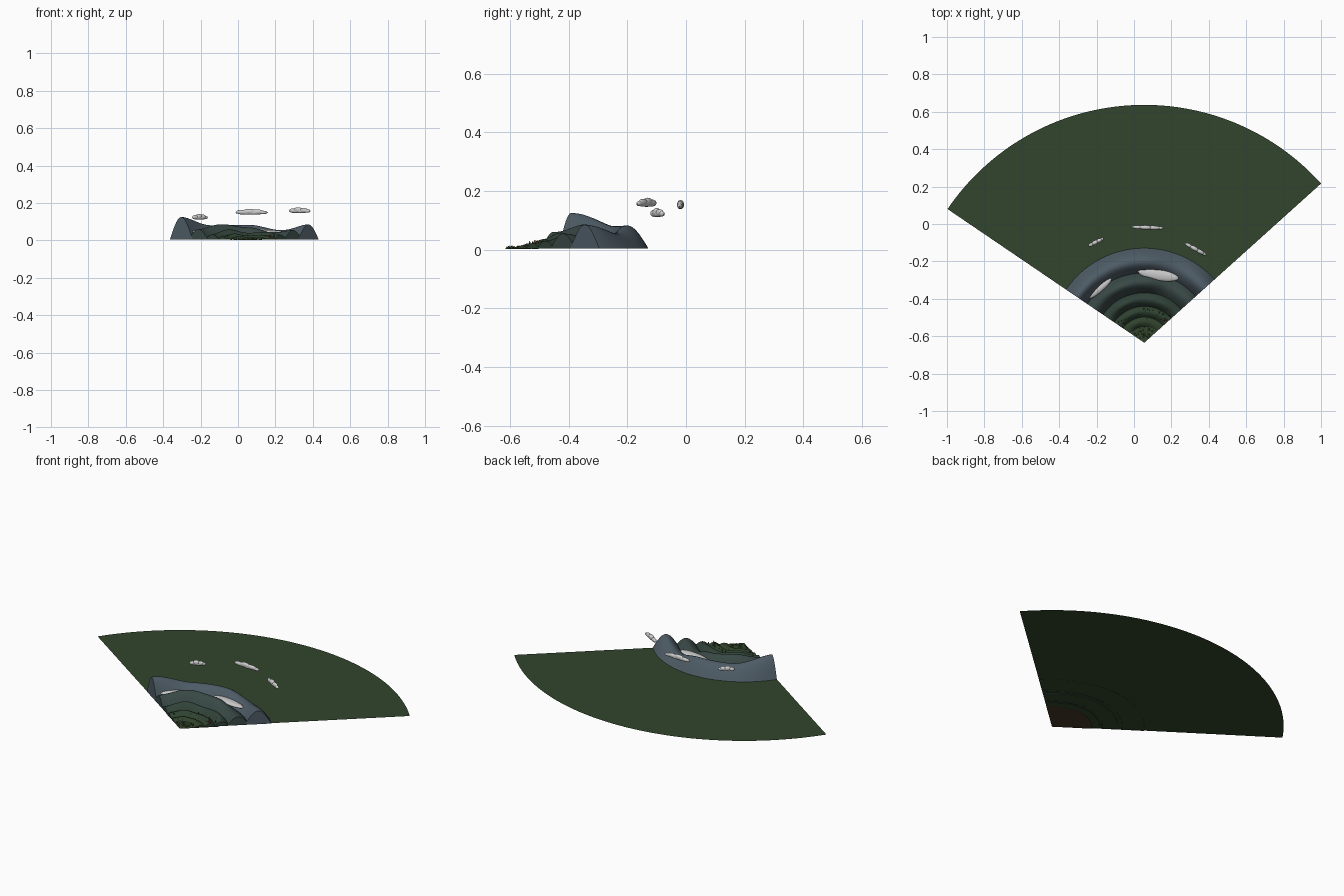
import bpy, bmesh, math, random
from mathutils import Matrix, Vector

if "Cube" in bpy.data.objects:
    bpy.data.objects.remove(bpy.data.objects["Cube"])

random.seed(4)
AX, AY = 0.055, -0.635          # apex of the fan-shaped scene
A0, A1 = 42.0, 145.8            # angular limits in degrees
GZ = 0.006


def mat(name, rgb):
    m = bpy.data.materials.new(name)
    m.diffuse_color = (*rgb, 1)
    m.use_nodes = True
    m.node_tree.nodes["Principled BSDF"].inputs["Base Color"].default_value = m.diffuse_color
    return m


GREEN = mat("meadow", (0.032, 0.06, 0.025))
BROWN = mat("soil", (0.06, 0.045, 0.022))
LEAF = mat("leaf", (0.03, 0.07, 0.02))
RUST = mat("autumn", (0.16, 0.06, 0.025))
CLOUD = mat("cloud", (0.6, 0.6, 0.62))


def polar(r, a, z=0.0):
    t = math.radians(a)
    return Vector((AX + r * math.cos(t), AY + r * math.sin(t), z))


def finish(name, bm, m, smooth=True):
    bmesh.ops.recalc_face_normals(bm, faces=bm.faces)
    me = bpy.data.meshes.new(name)
    bm.to_mesh(me)
    bm.free()
    ob = bpy.data.objects.new(name, me)
    bpy.context.collection.objects.link(ob)
    me.materials.append(m)
    if smooth:
        bpy.context.view_layer.objects.active = ob
        ob.select_set(True)
        bpy.ops.object.shade_smooth_by_angle(angle=math.radians(40))
        ob.select_set(False)
    return ob


# flat fan-shaped grounds
def sector(name, r, z, m, n=64):
    bm = bmesh.new()
    vs = [bm.verts.new((AX, AY, z))]
    vs += [bm.verts.new(polar(r, A0 + (A1 - A0) * i / n, z)) for i in range(n + 1)]
    bm.faces.new(vs)
    for f in bm.faces:
        f.normal_update()
        if f.normal.z < 0:
            f.normal_flip()
    finish(name, bm, m, False)


sector("ground", 1.272, GZ, GREEN)
sector("near_ground", 0.22, 0.001, BROWN)


# curved hill ridges: half-sine section swept along an arc, height varying by angle
def height(keys, a):
    for (a0, h0), (a1, h1) in zip(keys, keys[1:]):
        if a <= a1:
            t = max(0, (a - a0) / (a1 - a0))
            return h0 + (h1 - h0) * (1 - math.cos(math.pi * t)) / 2
    return keys[-1][1]


def hill(name, r0, r1, keys, m, n=64, k=14):
    bm = bmesh.new()
    rows = []
    for i in range(n + 1):
        a = A0 + (A1 - A0) * i / n
        h = height(keys, a) - 0.004
        rows.append([bm.verts.new(polar(r0 + (r1 - r0) * j / k, a,
                     0.004 + h * math.sin(math.pi * j / k))) for j in range(k + 1)])
    for p, q in zip(rows, rows[1:]):
        for j in range(k):
            bm.faces.new((p[j], p[j + 1], q[j + 1], q[j]))
    bm.faces.new(rows[0])
    bm.faces.new(rows[-1])
    finish(name, bm, m)


hills = [
    ("far_mountains", 0.36, 0.507, (0.085, 0.055, 0.083, 0.08, 0.125), (0.075, 0.105, 0.13)),
    ("middle_hills", 0.26, 0.385, (0.055, 0.042, 0.07, 0.086, 0.06), (0.04, 0.065, 0.06)),
    ("green_hills", 0.19, 0.275, (0.03, 0.045, 0.04, 0.058, 0.032), (0.03, 0.055, 0.04)),
    ("near_hills", 0.135, 0.20, (0.022, 0.03, 0.025, 0.036, 0.02), (0.028, 0.055, 0.03)),
    ("front_rise", 0.085, 0.14, (0.014, 0.016, 0.018, 0.022, 0.012), (0.03, 0.055, 0.025)),
]
for name, r0, r1, hs, rgb in hills:
    hill(name, r0, r1, list(zip((42, 66, 90, 116, 145.8), hs)), mat(name, rgb))


# clouds and mist: flattened spheres turned to face the apex
def puffs(name, pos, yaw, items):
    bm = bmesh.new()
    base = Matrix.Translation(pos) @ Matrix.Rotation(math.radians(yaw), 4, 'Z')
    for x, z, sx, sy, sz in items:
        bmesh.ops.create_uvsphere(bm, u_segments=20, v_segments=10, radius=1,
            matrix=base @ Matrix.Translation((x, 0, z)) @ Matrix.Diagonal((sx, sy, sz, 1)))
    finish(name, bm, CLOUD)


def cloud(name, x, y, z, half, yaw):
    s = half / 0.085
    puffs(name, (x, y, z), yaw, [
        (0, -0.003, half, 0.010, 0.010), (-0.05 * s, 0, 0.033 * s, 0.010, 0.012),
        (-0.012 * s, 0.003, 0.035 * s, 0.012, 0.015),
        (0.03 * s, 0.001, 0.036 * s, 0.011, 0.013), (0.06 * s, -0.002, 0.022 * s, 0.009, 0.009)])


cloud("left_cloud", -0.203, -0.097, 0.124, 0.047, 27)
cloud("middle_cloud", 0.073, -0.019, 0.151, 0.087, -2)
cloud("right_cloud", 0.33, -0.135, 0.159, 0.067, -29)
puffs("left_mist", (-0.185, -0.345, 0.045), 40, [(0, 0, 0.085, 0.02, 0.012)])
puffs("right_mist", (0.13, -0.272, 0.045), -10, [(0, 0, 0.11, 0.03, 0.012)])


# small conifers scattered over the foreground and autumn bushes on the right slope
def trees(name, count, rr, aa, size, m, base):
    bm = bmesh.new()
    for _ in range(count):
        p = polar(random.uniform(*rr), random.uniform(*aa), base)
        s = random.uniform(*size)
        for lift, w in ((0.4, 0.38), (0.75, 0.26)):
            bmesh.ops.create_cone(bm, cap_ends=True, segments=6, radius1=s * w, radius2=0,
                depth=s * 0.7, matrix=Matrix.Translation(p + Vector((0, 0, s * lift))))
    finish(name, bm, m, False)


trees("foreground_trees", 60, (0.03, 0.13), (46, 140), (0.006, 0.013), LEAF, 0.002)
trees("foreground_bushes", 20, (0.03, 0.13), (46, 110), (0.005, 0.012), RUST, 0.002)
trees("hill_trees", 26, (0.15, 0.185), (46, 142), (0.008, 0.013), LEAF, 0.018)
trees("autumn_trees", 22, (0.16, 0.24), (44, 66), (0.009, 0.014), RUST, 0.02)
